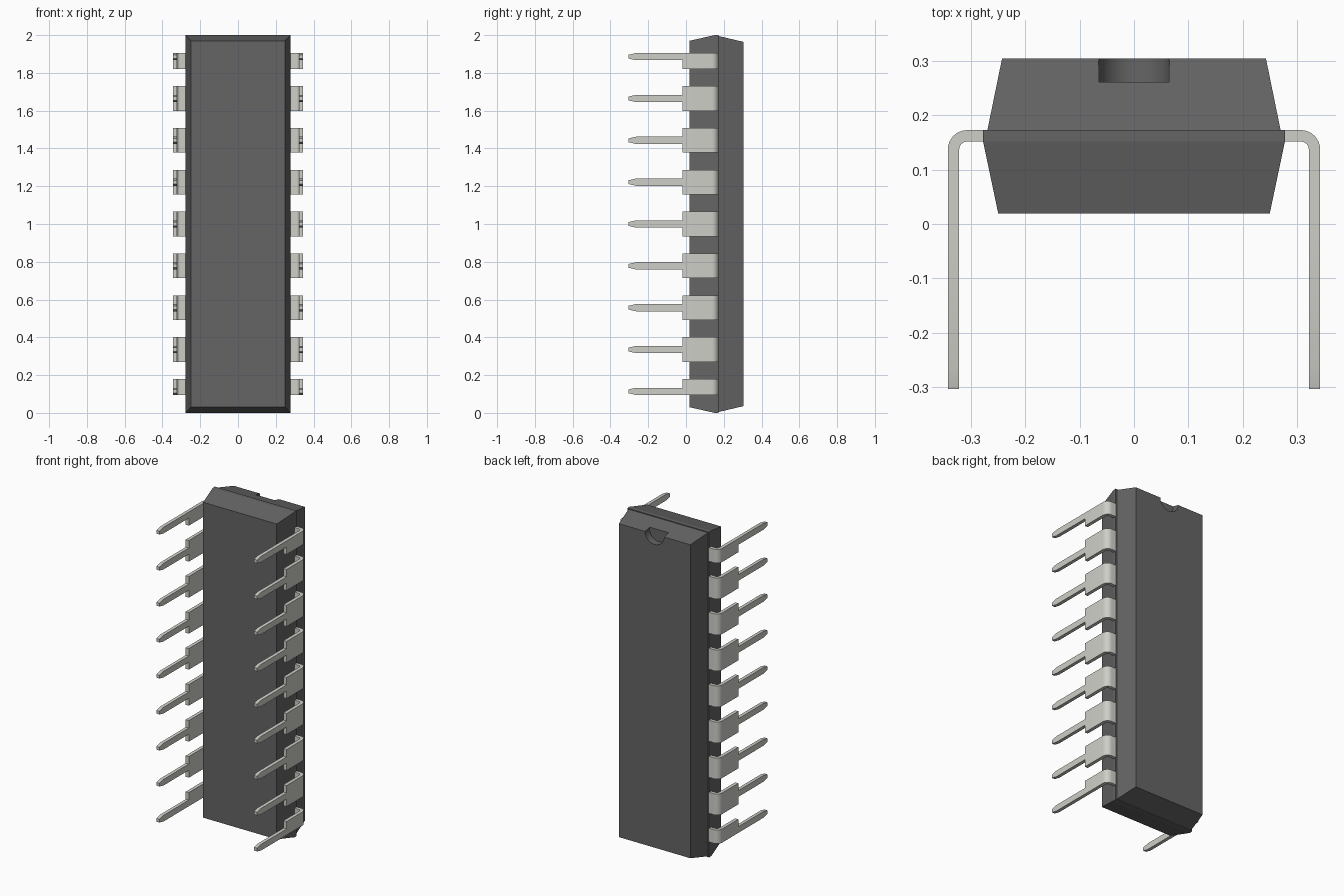
import bpy, bmesh, math

if "Cube" in bpy.data.objects:
    bpy.data.objects.remove(bpy.data.objects["Cube"])


def material(name, color):
    m = bpy.data.materials.new(name)
    m.diffuse_color = (*color, 1)
    m.use_nodes = True
    m.node_tree.nodes["Principled BSDF"].inputs["Base Color"].default_value = m.diffuse_color
    return m


dark = material("dark_plastic", (0.13, 0.13, 0.13))
metal = material("tin_metal", (0.62, 0.62, 0.58))


def loft(bm, rings, cap_start=True):
    loops = [[bm.verts.new(p) for p in r] for r in rings]
    for a, b in zip(loops, loops[1:]):
        for i in range(4):
            j = (i + 1) % 4
            bm.faces.new((a[i], a[j], b[j], b[i]))
    if cap_start:
        bm.faces.new(loops[0][::-1])
    bm.faces.new(loops[-1])


def finish(bm, name, mat):
    bmesh.ops.recalc_face_normals(bm, faces=bm.faces[:])
    me = bpy.data.meshes.new(name)
    bm.to_mesh(me)
    bm.free()
    ob = bpy.data.objects.new(name, me)
    bpy.context.collection.objects.link(ob)
    me.materials.append(mat)
    return ob


def smooth(ob):
    bpy.ops.object.select_all(action='DESELECT')
    ob.select_set(True)
    bpy.context.view_layer.objects.active = ob
    bpy.ops.object.shade_smooth_by_angle(angle=math.radians(30))


# Body halves: each level is (y, half width, inset from the z ends)
def body_half(name, levels):
    bm = bmesh.new()
    loft(bm, [[(-w, y, d), (w, y, d), (w, y, 2 - d), (-w, y, 2 - d)]
              for y, w, d in levels])
    return finish(bm, name, dark)


body_half("body_front", [(0.019, 0.25, 0.03), (0.152, 0.278, 0), (0.173, 0.278, 0)])
back = body_half("body_back", [(0.173, 0.27, 0.005), (0.305, 0.243, 0.036)])

# Round orientation notch at the top of the back face
bpy.ops.mesh.primitive_cylinder_add(vertices=40, radius=0.065, depth=0.1,
                                    location=(0, 0.312, 1.966),
                                    rotation=(math.pi / 2, 0, 0))
cutter = bpy.context.object
cutter.name = "notch_cutter"
cut = back.modifiers.new("notch", 'BOOLEAN')
cut.operation = 'DIFFERENCE'
cut.solver = 'EXACT'
cut.object = cutter
bpy.context.view_layer.objects.active = back
bpy.ops.object.modifier_apply(modifier="notch")
bpy.data.objects.remove(cutter)
smooth(back)

# Pins: bent wide shoulder plus narrow leg with a tapered tip
OUT, IN, TOP, LOW = 0.343, 0.322, 0.173, 0.152
R_OUT, R_IN = 0.036, 0.015


def pin(name, side, z, lo, hi):
    def ring(outer, inner, a, b):
        return [(side * outer[0], outer[1], z + a), (side * outer[0], outer[1], z + b),
                (side * inner[0], inner[1], z + b), (side * inner[0], inner[1], z + a)]

    def leg(y, a, b):
        return ring((OUT, y), (IN, y), a, b)

    bm = bmesh.new()
    shoulder = [ring((0.25, TOP - 0.0005), (0.25, LOW), lo, hi)]
    cx, cy = OUT - R_OUT, TOP - R_OUT
    for i in range(9):
        t = math.pi / 2 * (1 - i / 8)
        c, s = math.cos(t), math.sin(t)
        shoulder.append(ring((cx + R_OUT * c, cy + R_OUT * s),
                             (cx + R_IN * c, cy + R_IN * s), lo, hi))
    shoulder.append(leg(-0.018, lo, hi))
    loft(bm, shoulder)
    w = 0.019
    loft(bm, [leg(-0.018, -w, w), leg(-0.265, -w, w), leg(-0.304, -0.01, 0.01)], False)
    smooth(finish(bm, name, metal))


for i in range(9):
    z = 1 + (i - 4) * 0.2215
    lo = -0.019 if i == 0 else -0.065
    hi = 0.019 if i == 8 else 0.065
    pin(f"right_pin_{i + 1}", 1, z, lo, hi)
    pin(f"left_pin_{i + 1}", -1, z, lo, hi)
